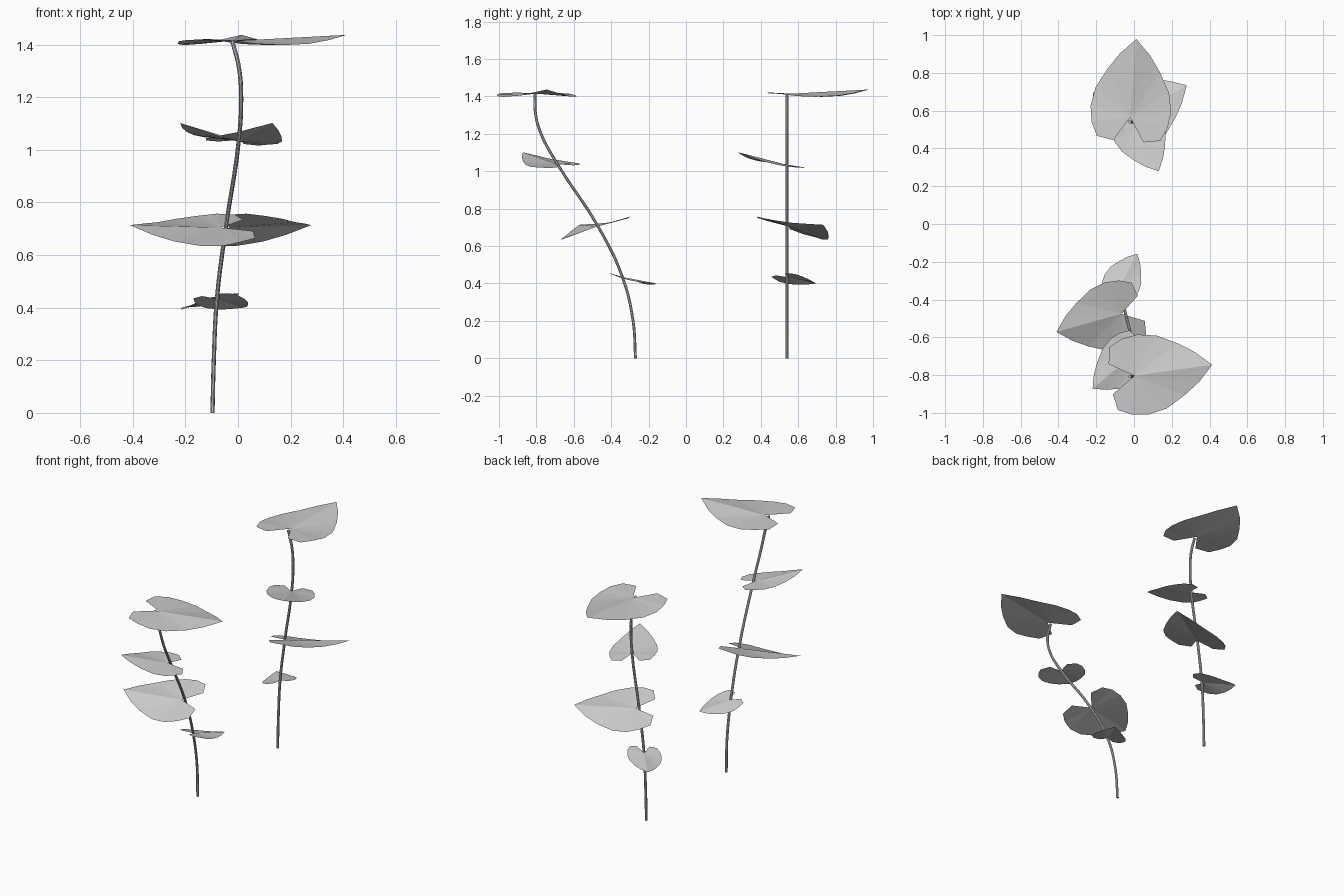
import bpy, bmesh, math
from mathutils import Vector

if "Cube" in bpy.data.objects:
    bpy.data.objects.remove(bpy.data.objects["Cube"])

# Left half of the heart-shaped leaf: forward, sideways, height (fan centre at origin)
HALF = [(.415, 0, .022), (.335, .079, .002), (.25, .138, -.012), (.145, .195, -.017),
        (.045, .214, -.013), (-.04, .202, -.002), (-.112, .168, .002), (-.127, .08, .006)]

# Stem path shared by both plants: height, x, forward lean
PATH = [(0, -.097, 0), (.2, -.092, .013), (.435, -.08, .07), (.705, -.046, .2),
        (1.035, .003, .415), (1.2, .012, .505), (1.31, .004, .535), (1.415, -.022, .537)]

# Leaf levels: path index, size, downhill slope, downhill direction relative to leaf
LEVELS = [(2, .47, .25, 28), (3, .86, .31, 85), (4, .66, .2, 154), (7, 1.0, 0, 0)]


def make_stem(name, points):
    cu = bpy.data.curves.new(name, 'CURVE')
    cu.dimensions = '3D'
    cu.bevel_depth = .008
    cu.bevel_resolution = 2
    cu.resolution_u = 5
    cu.use_fill_caps = True
    sp = cu.splines.new('BEZIER')
    sp.bezier_points.add(len(points) - 1)
    for bp, p in zip(sp.bezier_points, points):
        bp.co = p
        bp.handle_left_type = bp.handle_right_type = 'AUTO'
    ob = bpy.data.objects.new(name, cu)
    bpy.context.collection.objects.link(ob)
    bpy.ops.object.select_all(action='DESELECT')
    bpy.context.view_layer.objects.active = ob
    ob.select_set(True)
    bpy.ops.object.convert(target='MESH')
    bpy.ops.object.shade_smooth_by_angle()


def make_leaf(name, root, heading, size, slope, fall):
    a, d = math.radians(heading), math.radians(heading + fall)
    fwd = Vector((math.cos(a), math.sin(a), 0))
    side = Vector((-fwd.y, fwd.x, 0))
    down = Vector((math.cos(d), math.sin(d), 0))

    def place(u, v, h):
        p = (fwd * (u + .025) + side * v) * size
        p.z = h * size - slope * p.dot(down)
        return Vector(root) + p

    # Outline runs counter-clockwise from the right rear lobe round to the left
    outline = [(u, -v, h) for u, v, h in reversed(HALF[1:])] + HALF
    bm = bmesh.new()
    centre = bm.verts.new(place(0, 0, 0))
    rim = [bm.verts.new(place(*p)) for p in outline]
    for p, q in zip(rim, rim[1:]):
        bm.faces.new((centre, p, q))
    me = bpy.data.meshes.new(name)
    bm.to_mesh(me)
    bm.free()
    bpy.context.collection.objects.link(bpy.data.objects.new(name, me))


# Front plant leans forward, back plant stays upright seen from the side
PLANTS = [("front", -.27, 1, (62, 195.5, 220, 8)),
          ("back", .54, 0, (131, 31, 296, 85.5))]
for label, y0, lean, headings in PLANTS:
    points = [(x, y0 - lean * dy, z) for z, x, dy in PATH]
    make_stem(label + "_stem", points)
    for n, ((i, size, slope, fall), heading) in enumerate(zip(LEVELS, headings), 1):
        make_leaf(f"{label}_leaf_{n}", points[i], heading, size, slope, fall)
